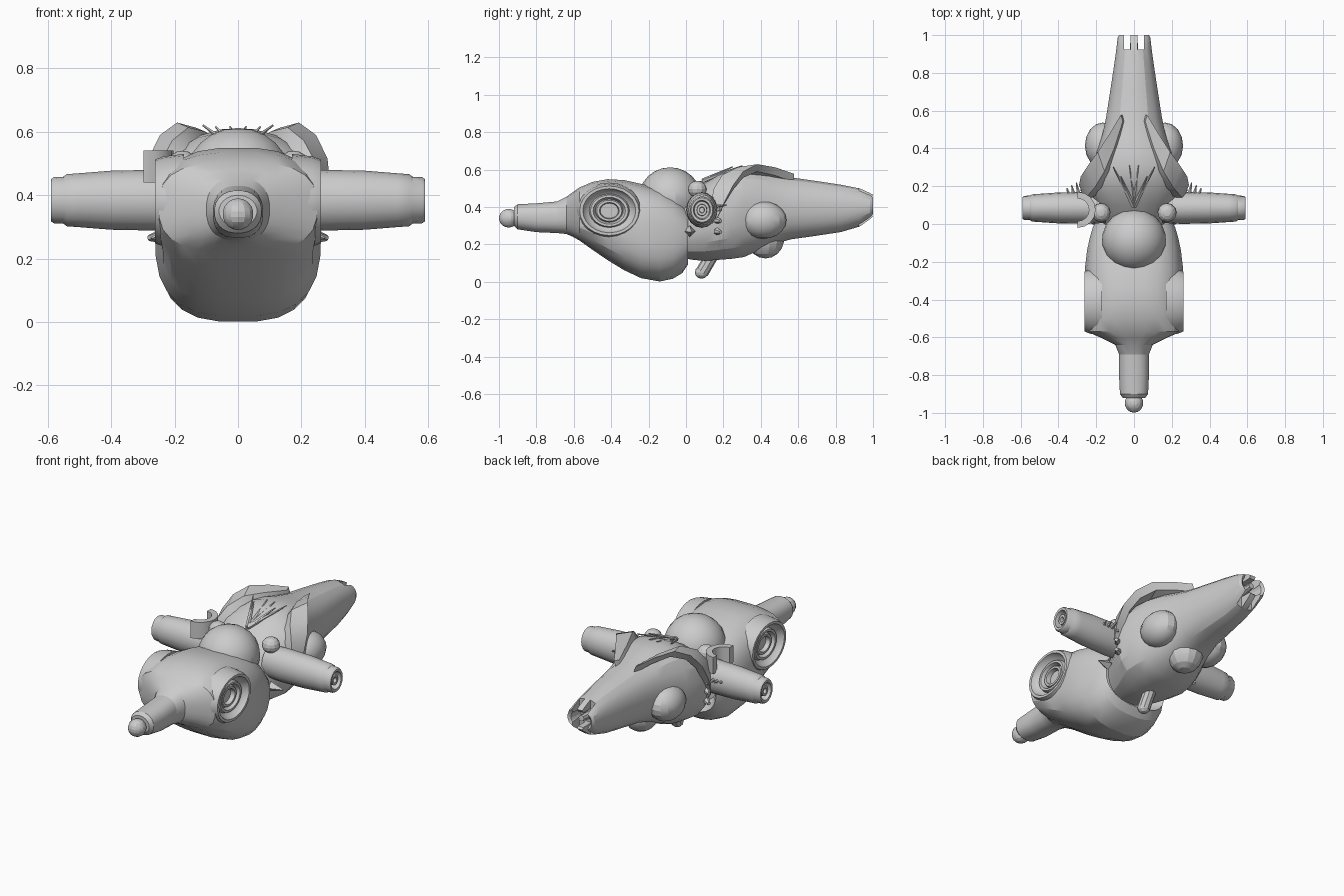
import bpy, bmesh, math
from mathutils import Vector, Matrix

cube = bpy.data.objects.get("Cube")
if cube:
    bpy.data.objects.remove(cube)

hull_grey = bpy.data.materials.new("hull_grey")
hull_grey.use_nodes = True
GREY = (0.6, 0.6, 0.6, 1)
hull_grey.diffuse_color = GREY
hull_grey.node_tree.nodes["Principled BSDF"].inputs["Base Color"].default_value = GREY


def finish(name, bm, smooth=20):
    bmesh.ops.recalc_face_normals(bm, faces=bm.faces)
    mesh = bpy.data.meshes.new(name)
    bm.to_mesh(mesh)
    bm.free()
    mesh.materials.append(hull_grey)
    ob = bpy.data.objects.new(name, mesh)
    bpy.context.collection.objects.link(ob)
    if smooth:
        bpy.ops.object.select_all(action='DESELECT')
        ob.select_set(True)
        bpy.context.view_layer.objects.active = ob
        bpy.ops.object.shade_smooth_by_angle(angle=math.radians(smooth))
    return ob


def skin(bm, rings, closed=True, caps=True):
    """Bridge successive lists of points, optionally capping both ends."""
    rows = [[bm.verts.new(p) for p in r] for r in rings]
    n = len(rows[0])
    for a, b in zip(rows, rows[1:]):
        for i in range(n if closed else n - 1):
            j = (i + 1) % n
            bm.faces.new((a[i], a[j], b[j], b[i]))
    if caps:
        bm.faces.new(rows[0])
        bm.faces.new(rows[-1][::-1])


def loft(name, sections, sides=20):
    """Rounded body along y; sections hold y, half width, bottom, top, squareness."""
    rings = []
    for y, w, lo, hi, e in sections:
        ring = []
        for i in range(sides):
            a = math.tau * (i + 0.5) / sides
            c, s = math.cos(a), math.sin(a)
            ring.append((w * math.copysign(abs(c) ** (2 / e), c), y,
                         (lo + hi) / 2 + (hi - lo) / 2 * math.copysign(abs(s) ** (2 / e), s)))
        rings.append(ring)
    bm = bmesh.new()
    skin(bm, rings)
    return finish(name, bm)


def lathe_x(name, profile, y, z, ry=1, rz=1, side=1, sides=16, caps=True):
    """Revolve (x, radius) points about an x-wise axis."""
    bm = bmesh.new()
    skin(bm, [[(side * x, y + r * ry * math.cos(math.tau * i / sides),
                z + r * rz * math.sin(math.tau * i / sides)) for i in range(sides)]
              for x, r in profile], caps=caps)
    return finish(name, bm, 35)


def ball(name, centre, radii, seg=14):
    bm = bmesh.new()
    bmesh.ops.create_uvsphere(bm, u_segments=seg, v_segments=seg * 2 // 3, radius=1)
    bmesh.ops.transform(bm, verts=bm.verts,
                        matrix=Matrix.Translation(centre) @ Matrix.Diagonal((*radii, 1)))
    return finish(name, bm)


def rod(name, start, end, r1, r2, sides=8):
    a, b = Vector(start), Vector(end)
    bm = bmesh.new()
    bmesh.ops.create_cone(bm, cap_ends=True, segments=sides, radius1=r1, radius2=r2,
                          depth=(b - a).length)
    turn = (b - a).to_track_quat('Z', 'Y').to_matrix().to_4x4()
    bmesh.ops.transform(bm, verts=bm.verts, matrix=Matrix.Translation((a + b) / 2) @ turn)
    return finish(name, bm, 35)


def cut(ob, cutter):
    mod = ob.modifiers.new("cut", 'BOOLEAN')
    mod.operation, mod.object, mod.solver = 'DIFFERENCE', cutter, 'EXACT'
    cutter.hide_render = True
    cutter.hide_viewport = True
    cutter.display_type = 'WIRE'


# Front hull with its narrow snout and open, hollow back
front_hull = loft("front_hull", [
    (-.92, .06, .30, .40, 2), (-.9, .075, .28, .415, 2.2), (-.8, .08, .265, .42, 2.4),
    (-.69, .08, .26, .43, 2.4), (-.64, .10, .255, .455, 2.4), (-.605, .17, .24, .48, 2.5),
    (-.57, .25, .22, .505, 2.8), (-.5, .257, .17, .535, 2.8), (-.42, .25, .115, .55, 2.8),
    (-.33, .25, .06, .545, 2.8), (-.24, .262, .018, .525, 2.8), (-.14, .25, 0, .5, 2.8),
    (-.07, .235, .015, .47, 2.7), (-.02, .22, .045, .43, 2.6), (.01, .205, .09, .39, 2.5),
    (-.02, .18, .10, .37, 2.4), (-.08, .15, .12, .36, 2.4)], 24)
ball("nose_ball", (0, -.948, .34), (.05, .052, .05))
ball("dome", (0, -.085, .45), (.17, .167, .162), 18)

# Tail body, widest just behind the arms
tail_body = loft("tail_body", [
    (-.04, .15, .13, .42, 2.4), (.04, .19, .115, .48, 2.4), (.1, .225, .11, .53, 2.4),
    (.17, .255, .115, .57, 2.5), (.24, .25, .12, .6, 2.5), (.31, .225, .13, .61, 2.5),
    (.39, .195, .165, .6, 2.5), (.47, .17, .2, .58, 2.4), (.56, .15, .225, .56, 2.3),
    (.7, .128, .245, .54, 2.3), (.83, .108, .265, .52, 2.3), (.93, .094, .295, .5, 2.3),
    (.985, .088, .335, .475, 2.3), (1, .08, .35, .465, 2.3), (.99, .065, .36, .45, 2.3),
    (.91, .055, .36, .45, 2.3)])

# Notches leave prongs around the tail opening
for s in (-1, 1):
    bm = bmesh.new()
    bmesh.ops.create_cube(bm, size=1, matrix=Matrix.Translation((s * .035, .99, .41))
                          @ Matrix.Diagonal((.035, .13, .3, 1)))
    cut(tail_body, finish("tail_notch_cutter", bm, 0))
rod("tail_tongue", (0, .88, .4), (0, .985, .41), .025, .018)

# Spheres and peg attached to the tail
ball("belly_ball", (0, .425, .23), (.1, .1, .105))
rod("belly_peg", (0, .15, .16), (0, .085, .05), .035, .036, 10)
ball("peg_tip", (0, .083, .05), (.036, .036, .034), 10)

for s, side in ((-1, "right"), (1, "left")):
    # Round side port: recess, rolled rim and two inner rings
    port = dict(y=-.41, z=.38, ry=1.2, side=s)
    cut(front_hull, lathe_x("port_cutter_" + side, [(.2, .118), (.4, .118)], sides=24, **port))
    lathe_x("port_" + side, [
        (.17, .15), (.235, .142), (.262, .132), (.262, .118), (.235, .108), (.222, .09),
        (.24, .084), (.24, .072), (.215, .062), (.23, .056), (.23, .044), (.205, .04)],
        sides=24, **port)

    # Arm pod with a recessed nozzle and a hub
    lathe_x("arm_" + side, [
        (.15, .09), (.25, .096), (.4, .093), (.5, .085), (.54, .082), (.55, .074),
        (.58, .073), (.59, .066), (.588, .052), (.55, .046), (.55, .032), (.58, .03),
        (.58, .016), (.555, .014)], .085, .384, .88, 1, s)
    ball("shoulder_ball_" + side, (s * .175, .06, .495), (.05, .05, .045), 12)
    ball("side_ball_" + side, (s * .165, .415, .33), (.095, .122, .1), 16)
    for k in range(3):
        x = s * (.29 + .025 * k)
        rod("arm_spike_" + side, (x, .14, .4), (x + s * .015, .22 - .015 * k, .41), .014, .003, 5)
        rod("arm_stud_" + side, (s * .25, .165, .27 + .06 * k),
            (s * .28, .185, .265 + .06 * k), .02, .01, 6)

    # Armour crest sweeping up and back over the tail
    path = [(.255, .15, .34), (.262, .17, .42), (.25, .2, .5), (.215, .25, .57),
            (.165, .33, .608), (.11, .44, .592), (.06, .56, .56)]
    bm = bmesh.new()
    rings = []
    for i, p in enumerate(path):
        w = .06 * math.sin(math.pi * (i + .7) / 7.4)
        p = Vector((s * p[0], p[1], p[2]))
        out = Vector((p.x, 0, p.z - .37)).normalized() * .016
        back = Vector((s * .35, 1, .15)).normalized() * w
        rings.append([p + out - back, p + out + back, p - out * 2 + back, p - out * 2 - back])
    skin(bm, rings)
    finish("crest_" + side, bm, 30)

    # Antenna tuft behind the dome
    for tip in ((.11, .3, .62), (.07, .25, .615), (.025, .31, .615)):
        rod("antenna_" + side, (0, .09, .54), (s * tip[0], tip[1], tip[2]), .013, .003, 5)
    rod("hull_fin_" + side, (s * .2, .02, .27), (s * .275, .03, .265), .03, .003, 4)

# Clamp on the right arm: a half ring open outwards
bm = bmesh.new()
rings = []
for i in range(9):
    a = math.radians(-90 + 22.5 * i)
    rings.append([(-.298 + r * math.cos(a), .075 + r * math.sin(a), z)
                  for r, z in ((.095, .44), (.095, .54), (.06, .54), (.06, .44))])
skin(bm, rings)
finish("arm_clamp", bm, 35)
